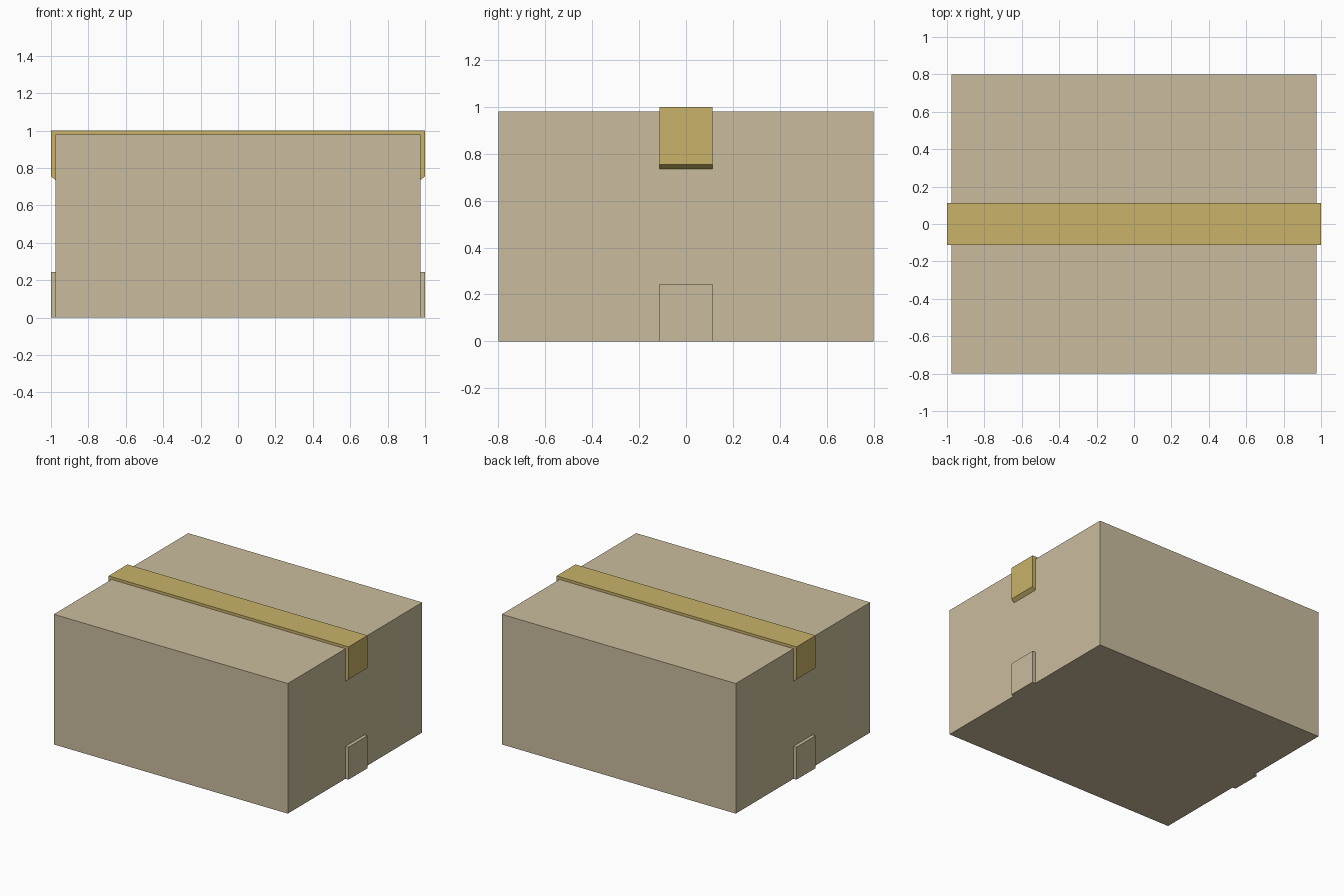
import bpy
import bmesh

default = bpy.data.objects.get("Cube")
if default:
    bpy.data.objects.remove(default, do_unlink=True)

HALF_X, HALF_Y, BOX_TOP = 0.975, 0.8, 0.98
TAPE_HALF = 0.113


def material(name, rgb):
    mat = bpy.data.materials.new(name)
    mat.use_nodes = True
    mat.diffuse_color = (*rgb, 1)
    mat.node_tree.nodes["Principled BSDF"].inputs["Base Color"].default_value = (*rgb, 1)
    return mat


def strip(name, outer, inner, half_y, mat):
    """Band between two matching x-z paths, extruded along y."""
    bm = bmesh.new()
    rows = [[bm.verts.new((x, -half_y, z)) for x, z in path] for path in (outer, inner)]
    faces = []
    for i in range(len(outer) - 1):
        quad = (rows[0][i], rows[0][i + 1], rows[1][i + 1], rows[1][i])
        faces.append(bm.faces.new(quad))
    grown = bmesh.ops.extrude_face_region(bm, geom=faces, use_keep_orig=True)
    moved = [v for v in grown["geom"] if isinstance(v, bmesh.types.BMVert)]
    bmesh.ops.translate(bm, verts=moved, vec=(0, 2 * half_y, 0))
    bmesh.ops.recalc_face_normals(bm, faces=bm.faces)
    mesh = bpy.data.meshes.new(name)
    bm.to_mesh(mesh)
    bm.free()
    mesh.materials.append(mat)
    obj = bpy.data.objects.new(name, mesh)
    bpy.context.collection.objects.link(obj)
    return obj


cardboard = material("cardboard", (0.591, 0.503, 0.337))
tape = material("golden_tape", (0.578, 0.445, 0.138))

# Carton body
strip("carton", [(-HALF_X, BOX_TOP), (HALF_X, BOX_TOP)],
      [(-HALF_X, 0), (HALF_X, 0)], HALF_Y, cardboard)

# Tape over the top, folded down both sides with slanted ends
strip("top_tape",
      [(-1, 0.755), (-1, 1), (1, 1), (1, 0.755)],
      [(-HALF_X, 0.735), (-HALF_X, BOX_TOP), (HALF_X, BOX_TOP), (HALF_X, 0.735)],
      TAPE_HALF, tape)

# Lower side tabs
for side, name in ((1, "left_tab"), (-1, "right_tab")):
    strip(name, [(side, 0), (side, 0.245)],
          [(side * HALF_X, 0), (side * HALF_X, 0.245)], TAPE_HALF, cardboard)
